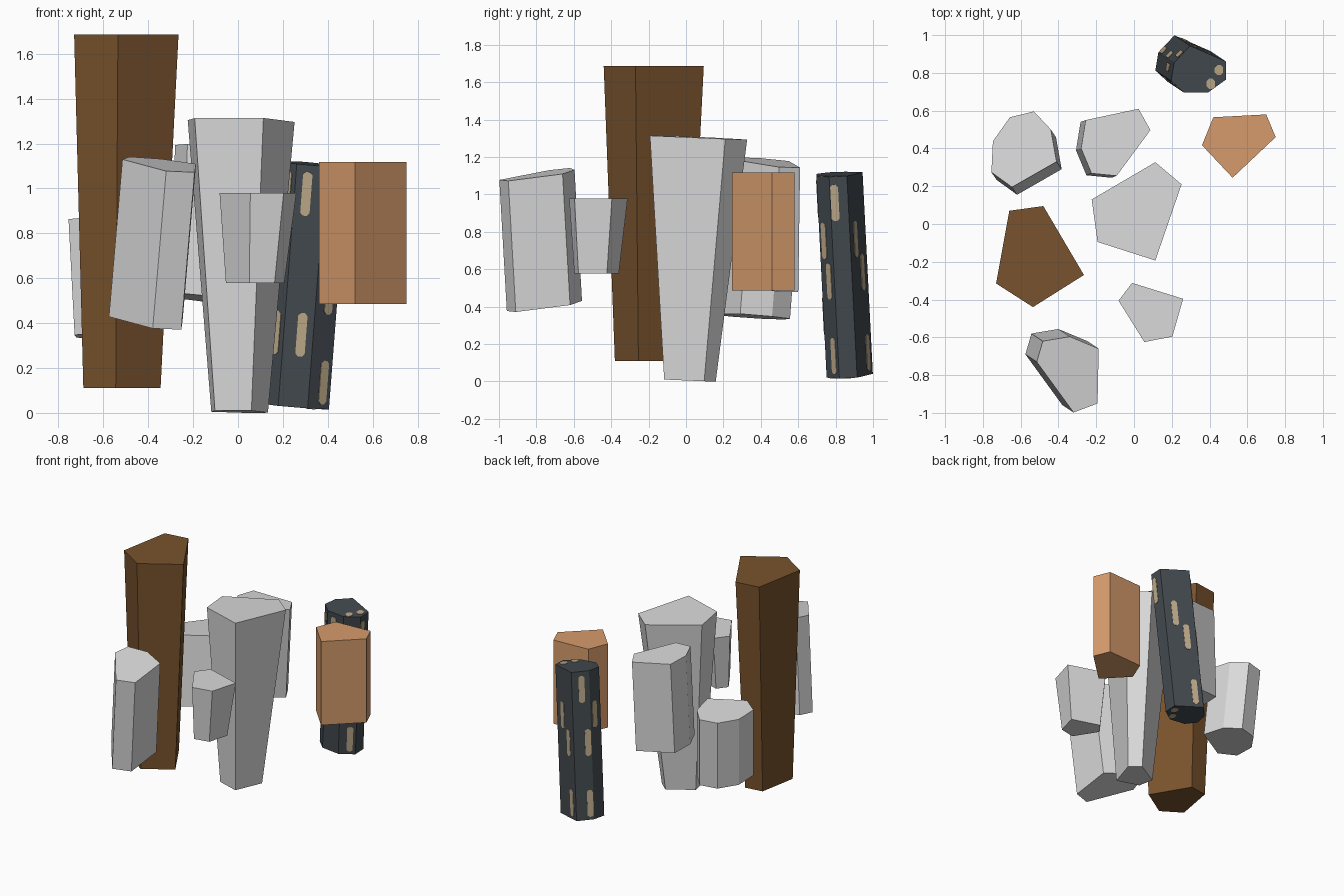
import bpy
import bmesh
from mathutils import Vector

# Remove the default object
default_cube = bpy.data.objects.get("Cube")
if default_cube:
    bpy.data.objects.remove(default_cube, do_unlink=True)


def make_material(name, red, green, blue):
    material = bpy.data.materials.new(name)
    material.use_nodes = True
    colour = (red, green, blue, 1)
    material.diffuse_color = colour
    material.node_tree.nodes["Principled BSDF"].inputs["Base Color"].default_value = colour
    return material


grey = make_material("pale grey", .70, .70, .70)
brown = make_material("dark brown", .19, .085, .026)
orange = make_material("light orange wood", .67, .33, .15)
charcoal = make_material("charcoal", .056, .068, .078)
tan = make_material("tan", .51, .40, .25)


def add_ring_solid(mesh, lower, upper):
    """Closed solid between two matching rings of points."""
    low = [mesh.verts.new(point) for point in lower]
    high = [mesh.verts.new(point) for point in upper]
    mesh.faces.new(low)
    mesh.faces.new(high)
    for i in range(len(low)):
        j = (i + 1) % len(low)
        mesh.faces.new((low[i], low[j], high[j], high[i]))


def finish(mesh, name, material):
    bmesh.ops.recalc_face_normals(mesh, faces=mesh.faces)
    data = bpy.data.meshes.new(name)
    mesh.to_mesh(data)
    mesh.free()
    data.materials.append(material)
    obj = bpy.data.objects.new(name, data)
    bpy.context.scene.collection.objects.link(obj)
    return obj


def make_column(name, material, outline, bottom, top, scale=1, shift=(0, 0), slope=(0, 0)):
    """Column from its top outline; the foot is scaled and shifted, both ends are sloped."""
    points = [Vector(point) for point in outline]
    centre = sum(points, Vector((0, 0))) / len(points)
    slope = Vector(slope)
    lower, upper = [], []
    for point in points:
        arm = point - centre
        foot = centre + arm * scale + Vector(shift)
        upper.append(Vector((point.x, point.y, top + slope.dot(arm))))
        lower.append(Vector((foot.x, foot.y, bottom + slope.dot(arm) * scale)))
    mesh = bmesh.new()
    add_ring_solid(mesh, lower, upper)
    finish(mesh, name, material)
    return lower, upper


# Tall brown column
make_column("brown_column", brown,
            [(-.66, .07), (-.48, .095), (-.265, -.27), (-.535, -.44), (-.73, -.315)],
            .11, 1.685, scale=.74, shift=(-.01, -.01))

# Large tapered column in the middle
make_column("centre_column", grey,
            [(.113, .327), (.252, .21), (.113, -.193), (-.193, -.095), (-.224, .13)],
            .005, 1.304, scale=.53, shift=(-.006, -.05), slope=(-.01, -.04))

# Small tapered block at the front
make_column("front_block", grey,
            [(-.01, -.312), (.26, -.396), (.203, -.596), (.055, -.625), (-.082, -.406)],
            .578, .979, scale=.76, shift=(-.012, -.01))

# Straight orange block
make_column("orange_block", orange,
            [(.42, .565), (.7, .58), (.75, .46), (.522, .245), (.36, .417)],
            .486, 1.117)

# Leaning grey block at the front right
make_column("leaning_front_block", grey,
            [(-.515, -.73), (-.483, -.62), (-.34, -.596), (-.187, -.66), (-.193, -.95), (-.32, -.998)],
            .409, 1.11, shift=(-.06, .04), slope=(-.09, .13))

# Leaning seven-sided grey block at the back right
make_column("leaning_side_block", grey,
            [(-.755, .274), (-.747, .438), (-.657, .565), (-.53, .596), (-.44, .5),
             (-.41, .33), (-.646, .195)],
            .345, .861, shift=(.027, -.04), slope=(.054, -.074))

# Leaning grey block at the back
make_column("leaning_back_block", grey,
            [(-.256, .55), (.024, .61), (.087, .497), (-.092, .255), (-.225, .268), (-.28, .4)],
            .508, 1.174, shift=(-.027, -.01), slope=(-.107, -.085))

# Leaning charcoal column
foot_ring, head_ring = make_column(
    "charcoal_column", charcoal,
    [(.262, .697), (.393, .697), (.488, .765), (.488, .86), (.297, .944), (.212, .853), (.196, .758)],
    .03, 1.108, shift=(-.083, .055), slope=(-.085, .05))


def add_plate(mesh, middle, across, along, width, length):
    """Thin plate with clipped corners lying in the plane of two directions."""
    across, along = across.normalized(), along.normalized()
    normal = across.cross(along).normalized()
    half, reach = width / 2, length / 2
    clip = width * .3
    corners = [(half, reach - clip), (half - clip, reach)]
    corners += [(-x, y) for x, y in reversed(corners)]
    corners += [(-x, -y) for x, y in corners]
    ring = [middle + across * x + along * y for x, y in corners]
    add_ring_solid(mesh, [p - normal * .003 for p in ring], [p + normal * .003 for p in ring])


# Tan flecks on its sides: side number, place across the side, height as a share
flecks = [
    (0, .4, .88), (0, .6, .3),
    (1, .35, .68), (1, .6, .48), (1, .65, .11),
    (2, .25, .87),
    (3, .35, .68), (3, .68, .51), (3, .75, .11),
    (4, .55, .88), (4, .8, .52), (4, .8, .11),
    (5, .4, .7), (6, .5, .88), (6, .5, .3),
]
mesh = bmesh.new()
for side, across_share, height_share in flecks:
    after = (side + 1) % len(head_ring)
    low = foot_ring[side].lerp(foot_ring[after], across_share)
    high = head_ring[side].lerp(head_ring[after], across_share)
    add_plate(mesh, low.lerp(high, height_share), head_ring[after] - head_ring[side],
              high - low, .042, .195)

# Short flecks on its two ends
for ring in (foot_ring, head_ring):
    centre = sum(ring, Vector()) / len(ring)
    for corner in (1, 3):
        middle = centre.lerp(ring[corner].lerp(ring[2], .4), .75)
        add_plate(mesh, middle, ring[1] - ring[0], ring[3] - ring[2], .045, .055)
finish(mesh, "tan_flecks", tan)
